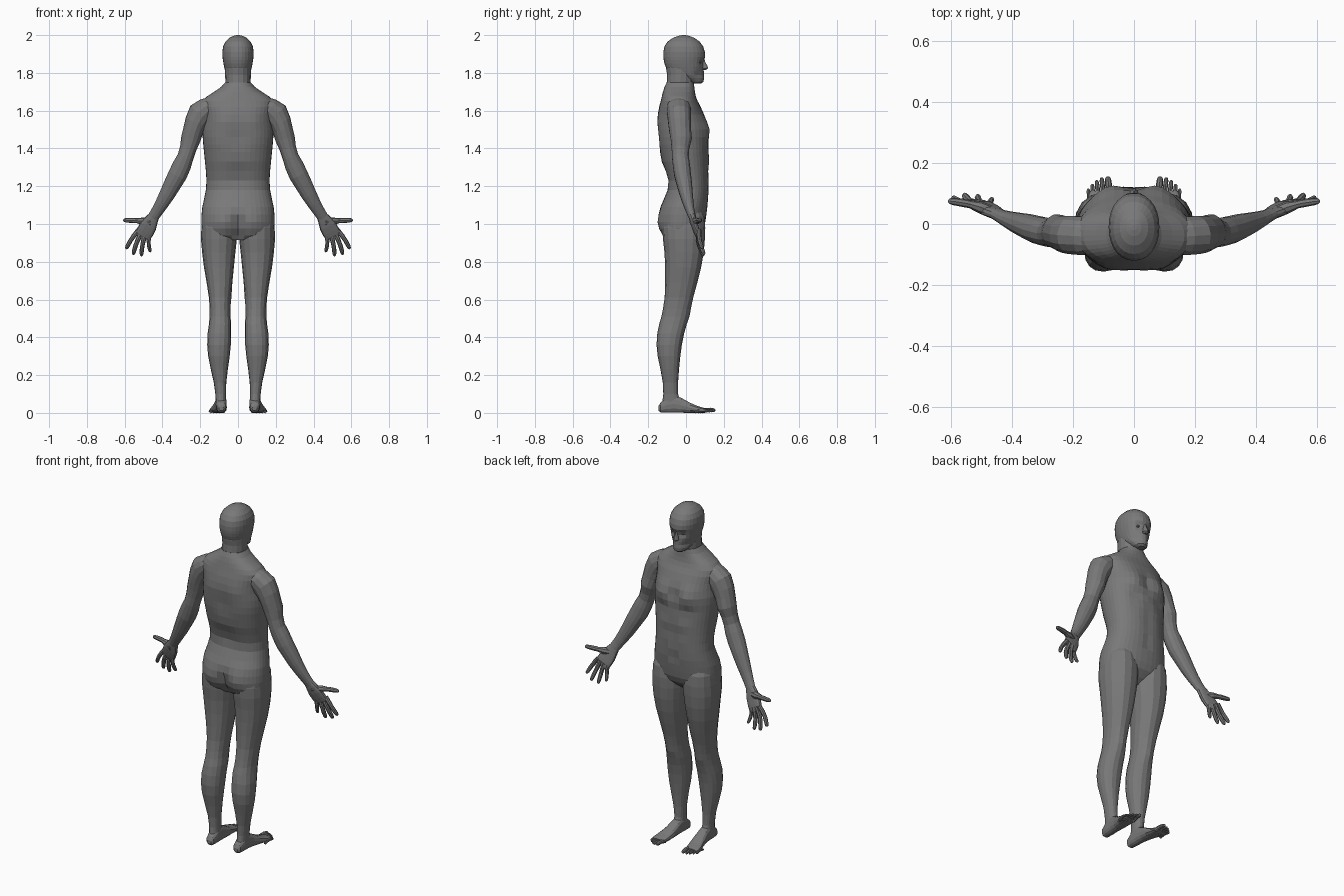
import bpy, bmesh
from math import cos, sin, pi, exp
from mathutils import Vector as V

# One dark grey for the whole body
grey = bpy.data.materials.new("dark_grey")
grey.diffuse_color = (0.19, 0.19, 0.19, 1)


def loft(name, sections, sides=16, power=2.3, mirror=False):
    """Skin a stack of (centre, half-axis u, half-axis v) superellipse rings."""
    bm = bmesh.new()
    rings = []
    sc = lambda a: abs(a) ** (2 / power) * (1 if a >= 0 else -1) if abs(a) > 1e-6 else 0
    angles = [2 * pi * i / sides for i in range(sides)]
    for c, u, v in sections:
        rings.append([bm.verts.new(c + u * sc(cos(a)) + v * sc(sin(a))) for a in angles])
    for r, s in zip(rings, rings[1:]):
        for i in range(sides):
            j = (i + 1) % sides
            bm.faces.new((r[i], r[j], s[j], s[i]))
    bm.faces.new(rings[0])
    bm.faces.new(rings[-1])
    bmesh.ops.recalc_face_normals(bm, faces=bm.faces)
    me = bpy.data.meshes.new(name)
    bm.to_mesh(me)
    bm.free()
    me.materials.append(grey)
    ob = bpy.data.objects.new(name, me)
    bpy.context.collection.objects.link(ob)
    if mirror:
        m = ob.modifiers.new("Mirror", 'MIRROR')
        m.use_mirror_merge = False
    return ob


def slab(z, x0, x1, y0, y1):
    """Horizontal ring from its extents."""
    return (V(((x0 + x1) / 2, (y0 + y1) / 2, z)),
            V(((x1 - x0) / 2, 0, 0)), V((0, (y1 - y0) / 2, 0)))


def upright(y, x0, x1, z0, z1):
    """Ring facing along y from its extents."""
    return (V(((x0 + x1) / 2, y, (z0 + z1) / 2)),
            V(((x1 - x0) / 2, 0, 0)), V((0, 0, (z1 - z0) / 2)))


def tube(path):
    """Rings square to a path of (x, y, z, side radius, depth radius)."""
    pts = [V(p[:3]) for p in path]
    out = []
    for i, p in enumerate(path):
        t = (pts[min(i + 1, len(pts) - 1)] - pts[max(i - 1, 0)]).normalized()
        ref = V((0, 1, 0)) if abs(t.y) < 0.9 else V((0, 0, 1))
        u = t.cross(ref).normalized()
        out.append((pts[i], u * p[3], u.cross(t) * p[4]))
    return out


def digit(name, a, b, r, bend, base=1.0):
    """Tapered finger or toe, with a knuckle and a rounded tip."""
    a, b = V(a), V(b)
    path = []
    for f, k in ((-0.15, base), (0.2, base), (0.45, 0.9), (0.55, 0.95), (0.85, 0.85), (0.96, 0.65), (1, 0.3)):
        p = a.lerp(b, f) + V(bend) * f * (1 - f) * 4
        path.append((*p, r * k, r * k))
    loft(name, tube(path), 8, 2, True)


def sculpt(ob, bumps):
    """Push the surface in or out around (x, y, z, radius, dx, dy, dz), on both sides."""
    for v in ob.data.vertices:
        s = 1 if v.co.x >= 0 else -1
        p = V((abs(v.co.x), v.co.y, v.co.z))
        move = V((0, 0, 0))
        for x, y, z, r, dx, dy, dz in bumps:
            move += V((dx * s, dy, dz)) * exp(-((p - V((x, y, z))).length / r) ** 2)
        v.co += move


# Torso: z, half width, back y, front y (the body faces +y)
torso = loft("torso", [slab(z, -w, w, b, f) for z, w, b, f in (
    (0.915, 0.13, -0.095, 0.02), (0.94, 0.178, -0.127, 0.055), (0.975, 0.192, -0.14, 0.088),
    (1.01, 0.194, -0.145, 0.102), (1.05, 0.193, -0.143, 0.108), (1.09, 0.189, -0.135, 0.113),
    (1.13, 0.18, -0.118, 0.118), (1.18, 0.17, -0.1, 0.12), (1.23, 0.167, -0.1, 0.12),
    (1.28, 0.17, -0.114, 0.12), (1.33, 0.175, -0.13, 0.12), (1.38, 0.18, -0.14, 0.12),
    (1.42, 0.184, -0.148, 0.118), (1.46, 0.187, -0.152, 0.118), (1.50, 0.187, -0.152, 0.115),
    (1.54, 0.182, -0.152, 0.108), (1.58, 0.182, -0.149, 0.095), (1.62, 0.19, -0.142, 0.078),
    (1.65, 0.188, -0.134, 0.062), (1.675, 0.165, -0.128, 0.052), (1.70, 0.126, -0.122, 0.047),
    (1.725, 0.09, -0.114, 0.044), (1.75, 0.067, -0.102, 0.042))], 40, 2.3)
sculpt(torso, [
    (0.085, 0.11, 1.50, 0.055, 0, 0.018, 0),     # chest muscles
    (0, 0.12, 1.50, 0.03, 0, -0.012, 0),         # breastbone groove
    (0.08, 0.11, 1.405, 0.035, 0, -0.009, 0),    # below the chest
    (0, 0.12, 1.25, 0.05, 0, -0.004, 0),         # midline of the belly
    (0.045, 0.12, 1.33, 0.03, 0, 0.004, 0),      # stomach muscles
    (0.045, 0.12, 1.23, 0.03, 0, 0.004, 0),
    (0, 0.12, 1.13, 0.02, 0, -0.008, 0),         # navel
    (0, -0.15, 1.45, 0.06, 0, 0.012, 0),         # spine groove
    (0, -0.11, 1.25, 0.06, 0, 0.01, 0),
    (0.085, -0.14, 1.01, 0.06, 0, -0.012, 0),    # buttocks
    (0, -0.14, 0.94, 0.04, 0, 0.035, 0),         # cleft
    (0, -0.14, 1.01, 0.035, 0, 0.022, 0),
    (0.09, -0.15, 1.54, 0.05, 0, -0.006, 0)])    # shoulder blades

# Neck and head
loft("neck", [slab(z, -w, w, b, f) for z, w, b, f in (
    (1.64, 0.08, -0.12, 0.045), (1.70, 0.074, -0.115, 0.043), (1.75, 0.067, -0.102, 0.043),
    (1.79, 0.068, -0.1, 0.046), (1.82, 0.069, -0.105, 0.05), (1.85, 0.068, -0.108, 0.05))], 16, 2)
head = loft("head", [slab(z, -w, w, b, f) for z, w, b, f in (
    (1.743, 0.02, 0.04, 0.078), (1.753, 0.037, 0.01, 0.089), (1.772, 0.052, -0.03, 0.092),
    (1.79, 0.062, -0.07, 0.09), (1.81, 0.068, -0.095, 0.092), (1.83, 0.073, -0.107, 0.092),
    (1.85, 0.077, -0.114, 0.093), (1.868, 0.08, -0.118, 0.096), (1.885, 0.082, -0.12, 0.1),
    (1.91, 0.083, -0.12, 0.1), (1.94, 0.079, -0.114, 0.091), (1.965, 0.067, -0.098, 0.073),
    (1.985, 0.046, -0.07, 0.045), (1.996, 0.024, -0.04, 0.016), (2.0, 0.008, -0.02, -0.004))],
    28, 2.15)
sculpt(head, [
    (0.033, 0.088, 1.858, 0.018, 0, -0.014, 0),  # eye sockets
    (0.02, 0.1, 1.883, 0.02, 0, 0.004, 0),       # brow
    (0.05, 0.07, 1.79, 0.025, -0.006, -0.006, 0),  # cheeks
    (0, 0.09, 1.795, 0.016, 0, 0.005, 0),        # lips
    (0, 0.09, 1.76, 0.02, 0, 0.004, 0)])         # chin
loft("nose", [slab(z, -w, w, 0.07, f) for z, w, f in (
    (1.875, 0.01, 0.098), (1.855, 0.009, 0.104), (1.835, 0.013, 0.116),
    (1.823, 0.017, 0.118), (1.815, 0.012, 0.104))], 10, 1.6)
loft("eye", tube([(0.033, 0.068 + 0.004 * i, 1.858, r, r * 0.6) for i, r in
                  enumerate((0.008, 0.012, 0.012, 0.007))]), 8, 2, True)

# Legs
leg = loft("leg", [slab(*s) for s in (
    (1.10, 0.05, 0.165, -0.08, 0.07), (1.04, 0.02, 0.188, -0.11, 0.097),
    (0.98, 0.006, 0.194, -0.125, 0.102), (0.92, 0.006, 0.196, -0.122, 0.1),
    (0.85, 0.014, 0.19, -0.114, 0.094), (0.77, 0.022, 0.18, -0.11, 0.08),
    (0.69, 0.03, 0.166, -0.11, 0.06), (0.61, 0.04, 0.154, -0.113, 0.038),
    (0.55, 0.042, 0.15, -0.122, 0.022), (0.51, 0.04, 0.15, -0.13, 0.014),
    (0.47, 0.036, 0.154, -0.142, 0.004), (0.42, 0.036, 0.161, -0.152, -0.01),
    (0.36, 0.038, 0.163, -0.156, -0.022), (0.30, 0.044, 0.158, -0.15, -0.03),
    (0.23, 0.054, 0.144, -0.135, -0.037), (0.16, 0.062, 0.128, -0.123, -0.042),
    (0.10, 0.064, 0.12, -0.12, -0.042), (0.06, 0.062, 0.118, -0.125, -0.03))], 16, 2.25, True)
sculpt(leg, [
    (0.095, 0.01, 0.53, 0.03, 0, 0.007, 0),      # kneecap
    (0.05, -0.03, 0.60, 0.04, -0.006, 0, 0)])    # inner thigh muscle

# Feet and toes
loft("foot", [upright(*s) for s in (
    (-0.146, 0.075, 0.1, 0.012, 0.035), (-0.135, 0.064, 0.112, 0.002, 0.055),
    (-0.10, 0.06, 0.118, 0, 0.085), (-0.06, 0.06, 0.12, 0, 0.095),
    (-0.025, 0.06, 0.124, 0, 0.08), (0.02, 0.059, 0.135, 0, 0.055),
    (0.06, 0.062, 0.146, 0, 0.037), (0.09, 0.067, 0.152, 0, 0.028),
    (0.108, 0.076, 0.145, 0.003, 0.022))], 14, 2.5, True)
for i, (x, y, r) in enumerate(((0.084, 0.155, 0.012), (0.104, 0.152, 0.0085), (0.12, 0.143, 0.008),
                               (0.135, 0.131, 0.0075), (0.148, 0.116, 0.007))):
    digit(f"toe_{i + 1}", (x - 0.004, y - 0.06, r), (x + 0.002, y, r), r, (0, 0, 0.004))

# Arms, starting well inside the torso
arm = loft("arm", tube([
    (0.08, -0.045, 1.65, 0.025, 0.04), (0.125, -0.042, 1.635, 0.044, 0.058),
    (0.165, -0.039, 1.61, 0.06, 0.064), (0.198, -0.036, 1.583, 0.069, 0.064),
    (0.222, -0.033, 1.54, 0.06, 0.06),
    (0.236, -0.03, 1.50, 0.054, 0.055), (0.25, -0.028, 1.45, 0.052, 0.053),
    (0.264, -0.03, 1.40, 0.044, 0.047), (0.278, -0.03, 1.355, 0.043, 0.045),
    (0.297, -0.024, 1.31, 0.049, 0.046), (0.32, -0.018, 1.26, 0.05, 0.045),
    (0.347, -0.008, 1.21, 0.046, 0.041), (0.376, 0.002, 1.155, 0.041, 0.035),
    (0.405, 0.013, 1.105, 0.035, 0.028), (0.43, 0.024, 1.065, 0.031, 0.022),
    (0.45, 0.034, 1.035, 0.029, 0.019)]), 14, 2.1, True)
sculpt(arm, [
    (0.255, 0.02, 1.46, 0.045, 0, 0.008, 0),     # biceps
    (0.235, -0.085, 1.50, 0.045, 0, -0.006, 0)])  # triceps

# Hands and fingers
loft("palm", tube([
    (0.443, 0.031, 1.045, 0.028, 0.018), (0.458, 0.038, 1.02, 0.036, 0.018),
    (0.475, 0.047, 0.99, 0.045, 0.017), (0.49, 0.057, 0.962, 0.046, 0.015),
    (0.503, 0.065, 0.94, 0.044, 0.012), (0.508, 0.068, 0.93, 0.038, 0.008)]), 14, 2.5, True)
for name, a, b, r in (
        ("index_finger", (0.538, 0.068, 0.955), (0.592, 0.088, 0.868), 0.0125),
        ("middle_finger", (0.518, 0.068, 0.942), (0.555, 0.097, 0.838), 0.013),
        ("ring_finger", (0.495, 0.066, 0.933), (0.511, 0.093, 0.83), 0.0125),
        ("little_finger", (0.472, 0.062, 0.928), (0.464, 0.084, 0.852), 0.011)):
    digit(name, a, b, r, (0.004, -0.006, 0))
digit("thumb", (0.477, 0.045, 1.012), (0.608, 0.075, 1.02), 0.0145, (0, 0.006, 0.002), 1.35)
